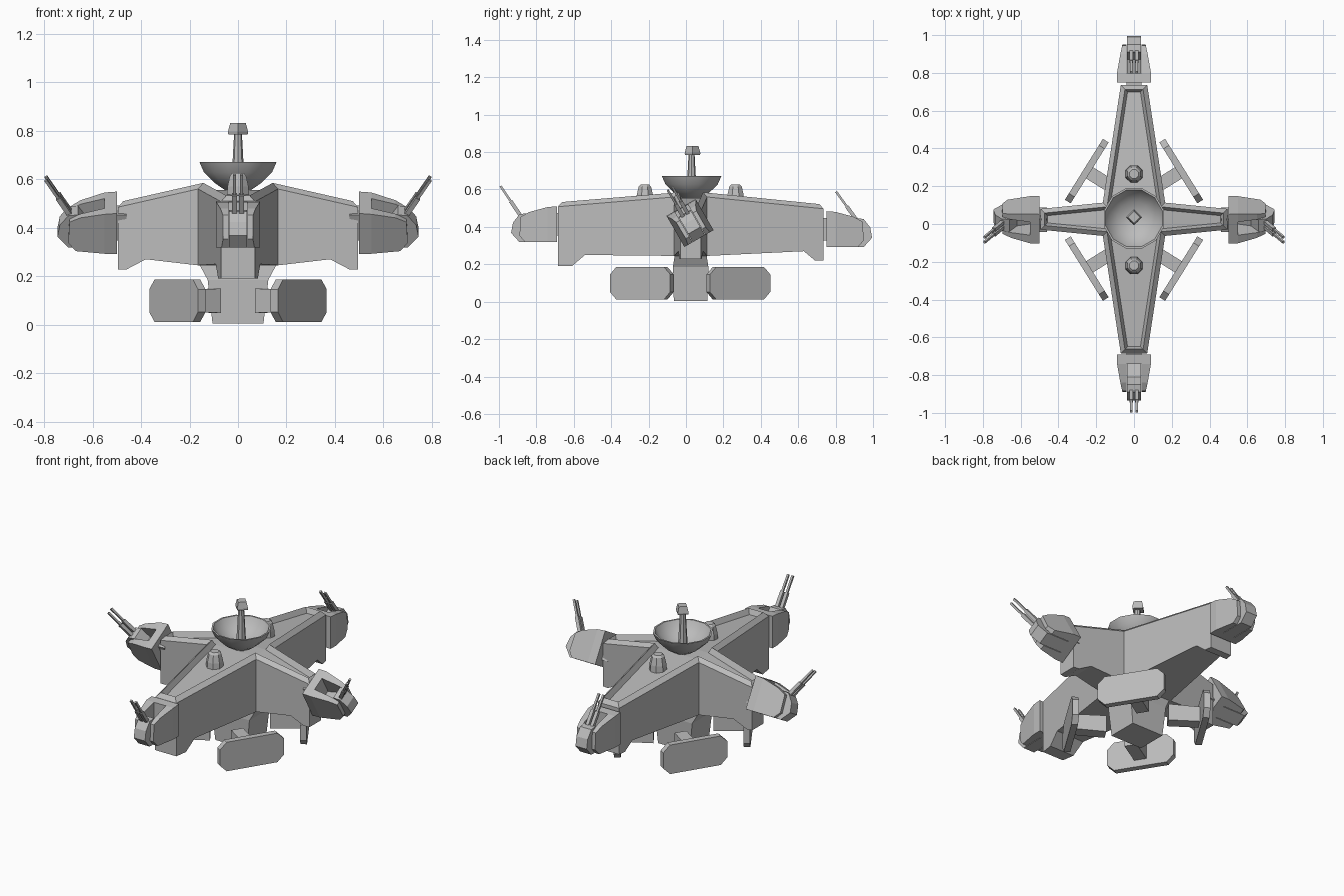
import bpy, bmesh, math
from mathutils import Vector, Matrix

if "Cube" in bpy.data.objects:
    bpy.data.objects.remove(bpy.data.objects["Cube"])

grey = bpy.data.materials.new("hull grey")
grey.use_nodes = True
grey.diffuse_color = (0.5, 0.5, 0.5, 1)
grey.node_tree.nodes["Principled BSDF"].inputs["Base Color"].default_value = (0.5, 0.5, 0.5, 1)

CY = 0.025  # hull centre along y


def finish(name, bm, smooth=False):
    bmesh.ops.recalc_face_normals(bm, faces=bm.faces)
    me = bpy.data.meshes.new(name)
    bm.to_mesh(me)
    bm.free()
    me.materials.append(grey)
    ob = bpy.data.objects.new(name, me)
    bpy.context.collection.objects.link(ob)
    if smooth:
        bpy.ops.object.select_all(action='DESELECT')
        bpy.context.view_layer.objects.active = ob
        ob.select_set(True)
        bpy.ops.object.shade_smooth_by_angle(angle=math.radians(40))
    return ob


def bridge(bm, a, b):
    n = len(a)
    for i in range(n):
        j = (i + 1) % n
        bm.faces.new((a[i], a[j], b[j], b[i]))


def prism(name, profile, near, far, mat):
    """Extrude a (u, w) profile sideways; near and far give v at each u."""
    bm = bmesh.new()
    sides = [[bm.verts.new(mat @ Vector((u, f(u), w))) for u, w in profile] for f in (near, far)]
    bridge(bm, *sides)
    for s in sides:
        bm.faces.new(s)
    return finish(name, bm)


def lathe(name, profile, sides, centre, turn=0.0, smooth=False):
    bm = bmesh.new()
    rings = []
    for r, z in profile:
        rings.append([bm.verts.new((centre[0] + r * math.cos(turn + math.tau * i / sides),
                                    centre[1] + r * math.sin(turn + math.tau * i / sides), z))
                      for i in range(sides)])
    for a, b in zip(rings, rings[1:]):
        bridge(bm, a, b)
    bm.faces.new(rings[0])
    bm.faces.new(rings[-1])
    return finish(name, bm, smooth)


def frame(origin, u, w):
    u, w = Vector(u).normalized(), Vector(w).normalized()
    m = Matrix((u, w.cross(u), w)).transposed().to_4x4()
    m.translation = origin
    return m


# Four-armed hull: length, tip half width, fin start, fin end, fin z, root z, tip wall z
CORNER = (0.165, 0.088)
SIDE = (0.495, 0.055, 0.38, 0.46, 0.228, 0.27, 0.485)
BACK = (0.71, 0.07, 0.605, 0.665, 0.22, 0.27, 0.497)
FRONT = (0.71, 0.07, 0.565, 0.635, 0.19, 0.25, 0.508)
ARMS = (SIDE, BACK, SIDE, FRONT)


def hull_loop(bm, inset, lift, bottom=False):
    loop = []
    for k, (length, tip, fin_a, fin_b, fin_z, root_z, tip_z) in enumerate(ARMS):
        angle = k * math.pi / 2
        c, s = round(math.cos(angle)), round(math.sin(angle))
        base, half = CORNER if k % 2 == 0 else CORNER[::-1]

        def add(d, v, z):
            loop.append(bm.verts.new((d * c - v * s, CY + d * s + v * c, z)))

        stations = (fin_a, fin_b, length)
        low = (root_z, fin_z, fin_z)
        for side, order in ((-1, (0, 1, 2)), (1, (2, 1, 0))):
            for i in order:
                t = (stations[i] - base) / (length - base)
                z = low[i] if bottom else 0.56 + (tip_z - 0.56) * t + lift
                add(stations[i] - inset, side * (half + (tip - half) * t - inset), z)
        add(base - inset, half - inset, 0.245 if bottom else 0.56 + lift)
    return loop


def hull_cap(bm, loop):
    for k in range(0, 28, 7):
        p = [loop[k - 1]] + loop[k:k + 7]
        for i in range(3):
            bm.faces.new((p[i], p[i + 1], p[6 - i], p[7 - i]))
    bm.faces.new(loop[6::7])


# Walls, chamfered rim and sunken deck
bm = bmesh.new()
loops = [hull_loop(bm, 0, 0, True), hull_loop(bm, 0, 0), hull_loop(bm, 0.022, 0.025),
         hull_loop(bm, 0.036, -0.005)]
for a, b in zip(loops, loops[1:]):
    bridge(bm, a, b)
hull_cap(bm, loops[0])
hull_cap(bm, loops[-1])
finish("hull", bm)

# Lower trunk
bm = bmesh.new()
rings = [[bm.verts.new((sx * x, CY + sy * y, z)) for sx, sy in ((1, 1), (-1, 1), (-1, -1), (1, -1))]
         for x, y, z in ((0.105, 0.09, 0.005), (0.125, 0.095, 0.185), (0.16, 0.085, 0.25))]
for a, b in zip(rings, rings[1:]):
    bridge(bm, a, b)
bm.faces.new(rings[0])
bm.faces.new(rings[-1])
finish("lower_trunk", bm)

# Four chamfered pods on struts
L, H, C = 0.19, 0.087, 0.04
outline = [(L - C, H), (L, H - C), (L, C - H), (L - C, -H), (C - L, -H), (-L, C - H), (-L, H - C), (C - L, H)]
bar = [(-0.19, -0.05), (0, -0.045), (0, 0.045), (-0.19, 0.05)]
for sx, xn in ((1, "left"), (-1, "right")):
    for sy, yn in ((1, "back"), (-1, "front")):
        at = Vector((0.25 * sx, 0.022 + 0.258 * sy, 0.099))
        along = (0.53 * sx, -0.85 * sy, 0)
        out = (0.85 * sx, 0.53 * sy, 0)
        prism(f"pod_{yn}_{xn}", outline, lambda u: -0.018, lambda u: 0.018, frame(at, along, (0, 0, 1)))
        prism(f"pod_strut_{yn}_{xn}", bar, lambda u: -0.035, lambda u: 0.035, frame(at, out, (0, 0, 1)))

# Dish with antenna
lathe("dish", [(0.04, 0.545), (0.1, 0.585), (0.145, 0.628), (0.165, 0.672), (0.155, 0.672),
               (0.135, 0.635), (0.09, 0.598), (0.03, 0.575)], 12, (0, 0.03), math.pi / 12, True)
lathe("antenna_post", [(0.028, 0.57), (0.016, 0.79)], 8, (0, 0.03))
lathe("antenna_head", [(0.04, 0.785), (0.042, 0.795), (0.032, 0.832)], 4, (0, 0.035))

# Deck domes
for y, n in ((0.265, "back"), (-0.22, "front")):
    lathe(f"deck_dome_{n}", [(0.05, 0.52), (0.047, 0.57), (0.036, 0.615), (0.025, 0.626)], 8,
          (0, y), math.pi / 8)


# Turrets: back block, two cheeks, slotted gun mount and twin guns
def turret(tag, origin, u, w, gun_lean):
    m = frame(origin, u, w)

    def outer(x):
        return 0.09 - max(0, x - 0.07) * 0.22

    prism(f"turret_neck_{tag}", [(-0.04, -0.06), (0.01, -0.06), (0.01, 0.06), (-0.04, 0.06)],
          lambda x: -0.04, lambda x: 0.04, m)
    prism(f"turret_block_{tag}", [(0, -0.095), (0.05, -0.095), (0.05, 0.093), (0, 0.097)],
          lambda x: -0.09, lambda x: 0.09, m)
    cheek = [(0.05, -0.095), (0.17, -0.095), (0.2, -0.06), (0.195, 0.04), (0.15, 0.066), (0.05, 0.093)]
    for s, side in ((1, "a"), (-1, "b")):
        prism(f"turret_cheek_{side}_{tag}", cheek, lambda x: s * 0.04, lambda x: s * outer(x), m)
    mount = [(0.05, -0.095), (0.2, -0.095), (0.245, -0.045), (0.235, 0.01), (0.2, 0.055),
             (0.16, 0.06), (0.12, 0.0), (0.05, -0.02)]
    prism(f"gun_mount_{tag}", mount, lambda x: -0.037, lambda x: 0.037, m)
    # Thick breech and thin barrel, each a square bar along the gun direction
    base = Vector((0.18, 0, 0.025))
    aim = Vector((gun_lean, 0, 0.83)).normalized()
    across = Vector((0, 1, 0)).cross(aim)
    for s, side in ((1, "a"), (-1, "b")):
        for part, start, end, r in (("breech", 0, 0.12, 0.01), ("barrel", 0.1, 0.218, 0.006)):
            v = s * 0.015
            a, b = base + aim * start, base + aim * end
            pts = [a - across * r, a + across * r, b + across * r, b - across * r]
            prism(f"gun_{part}_{side}_{tag}", [(p.x, p.z) for p in pts],
                  lambda x: v - r, lambda x: v + r, m)


turret("front", (0, -0.69, 0.413), (0, -1, 0), (0, 0, 1), 0.56)
turret("back", (0, 0.75, 0.387), (0, 1, 0), (0, 0, 1), -0.6)
for sx, n in ((1, "left"), (-1, "right")):
    turret(n, (0.5 * sx, 0.022, 0.42), (sx, 0, 0), (0, -0.5, 0.866), 0.5)
